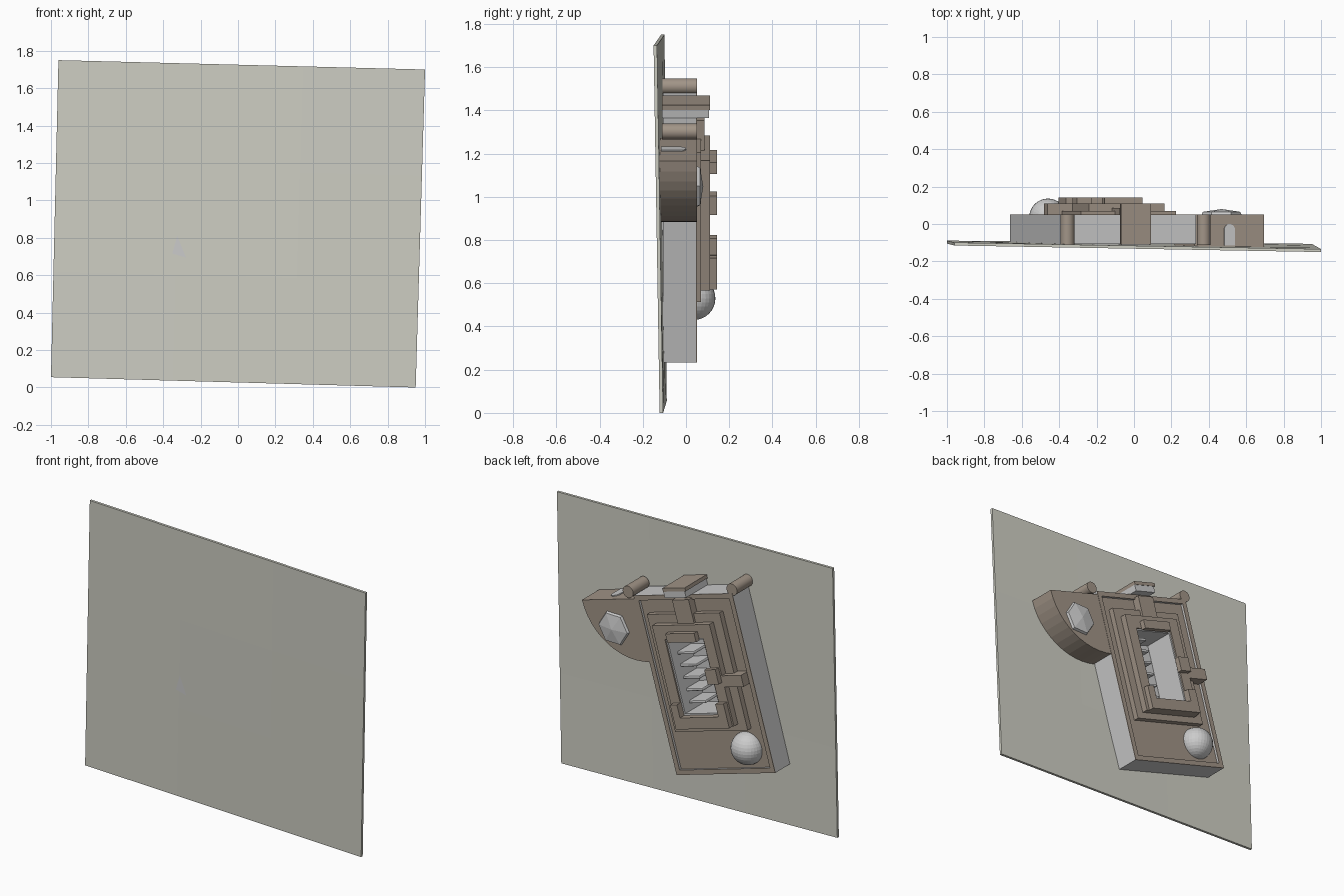
import bpy, bmesh, math, random
from mathutils import Matrix, Vector

if "Cube" in bpy.data.objects:
    bpy.data.objects.remove(bpy.data.objects["Cube"])

random.seed(4)

def material(name, rgb):
    m = bpy.data.materials.new(name)
    m.diffuse_color = (*rgb, 1)
    m.use_nodes = True
    m.node_tree.nodes["Principled BSDF"].inputs["Base Color"].default_value = m.diffuse_color
    return m

BROWN = material("brown", (0.36, 0.30, 0.245))
PLATE = material("plate_grey", (0.62, 0.62, 0.55))
# The housing leans 16 degrees in the plane of the plate
TILT = Matrix.Translation((-0.165, 0, 0.86)) @ Matrix.Rotation(math.radians(16), 4, 'Y')

def finish(name, bm, mat=None, tilt=True):
    if tilt:
        bm.transform(TILT)
    bmesh.ops.recalc_face_normals(bm, faces=bm.faces)
    me = bpy.data.meshes.new(name)
    bm.to_mesh(me)
    bm.free()
    ob = bpy.data.objects.new(name, me)
    bpy.context.collection.objects.link(ob)
    if mat:
        me.materials.append(mat)
    return ob

def prism(name, outline, y0, y1, mat=None):
    bm = bmesh.new()
    f = bm.faces.new([bm.verts.new((p, y0, q)) for p, q in outline])
    ext = bmesh.ops.extrude_face_region(bm, geom=[f])
    for v in ext['geom']:
        if isinstance(v, bmesh.types.BMVert):
            v.co.y = y1
    return finish(name, bm, mat)

def rect(p0, p1, q0, q1):
    return [(p0, q0), (p1, q0), (p1, q1), (p0, q1)]

def block(name, p0, p1, q0, q1, y0, y1, mat=None):
    return prism(name, rect(p0, p1, q0, q1), y0, y1, mat)

def ring(name, outer, inner, y0, y1, mat=None):
    bm = bmesh.new()
    loops = [[bm.verts.new((p, y, q)) for p, q in rect(*r)]
             for r, y in ((outer, y0), (outer, y1), (inner, y1), (inner, y0))]
    for a in range(4):
        A, B = loops[a], loops[(a + 1) % 4]
        for i in range(4):
            j = (i + 1) % 4
            bm.faces.new((A[i], A[j], B[j], B[i]))
    return finish(name, bm, mat)

# Wall plate: slightly warped thin sheet
bm = bmesh.new()
BL, BR = Vector((-1, -0.105, 0.055)), Vector((0.95, -0.122, 0))
TL, TR = Vector((-0.96, -0.115, 1.75)), Vector((1, -0.15, 1.70))
n = 3
grid = []
for j in range(n + 1):
    row = []
    for i in range(n + 1):
        s, t = i / n, j / n
        co = BL.lerp(BR, s).lerp(TL.lerp(TR, s), t)
        if 0 < i < n and 0 < j < n:
            co.y += random.uniform(-0.004, 0.003)
        row.append(bm.verts.new(co))
    grid.append(row)
front = [bm.faces.new((grid[j][i], grid[j][i + 1], grid[j + 1][i + 1], grid[j + 1][i]))
         for j in range(n) for i in range(n)]
ext = bmesh.ops.extrude_face_region(bm, geom=front)
for v in ext['geom']:
    if isinstance(v, bmesh.types.BMVert):
        v.co.y += 0.016
finish("wall_plate", bm, PLATE, tilt=False)

# Housing: grey outer walls, brown rim, recessed panel with an opening
OUT, INN = (-0.36, 0.36, -0.55, 0.55), (-0.33, 0.33, -0.52, 0.52)
HOLE = (-0.12, 0.16, -0.17, 0.30)
ring("housing_wall", OUT, INN, -0.107, 0.047)
ring("housing_rim", OUT, INN, 0.047, 0.052, BROWN)
ring("housing_panel", INN, HOLE, -0.105, 0.035, BROWN)
ring("opening_liner", (-0.125, 0.165, -0.175, 0.305), (-0.11, 0.15, -0.16, 0.29), -0.1, 0.10)
block("opening_floor", -0.14, 0.17, -0.19, 0.31, -0.12, -0.098)

# Stepped frame round the opening
ring("frame_step_low", (-0.25, 0.28, -0.28, 0.44), HOLE, 0.035, 0.07, BROWN)
ring("frame_step_high", (-0.19, 0.23, -0.24, 0.385), HOLE, 0.07, 0.11, BROWN)

# Broken top frame
for i, (p0, p1, q0, q1) in enumerate([(-0.18, 0.21, -0.24, -0.17), (-0.18, -0.12, -0.17, -0.09),
                                      (0.16, 0.21, -0.17, -0.09), (-0.18, -0.10, 0.03, 0.12),
                                      (-0.09, 0.12, 0.29, 0.345)]):
    block(f"frame_segment_{i + 1}", p0, p1, q0, q1, 0.11, 0.143, BROWN)

# Latch tabs
block("top_tab", -0.06, 0.06, 0.385, 0.53, 0.035, 0.085, BROWN)
block("side_tab", -0.33, -0.19, 0.0, 0.07, 0.035, 0.11, BROWN)

# Comb of ribs with rounded tips inside the opening
for k in range(6):
    q = -0.12 + k * 0.075
    r = block(f"rib_{k + 1}", 0.03, 0.155, q, q + 0.018, -0.1, 0.04)
    b = r.modifiers.new("round", 'BEVEL')
    b.width = 0.006
    b.segments = 2

# Side wing: quarter disc on the long side
arc = [(0.355 + 0.388 * math.cos(a), 0.53 + 0.388 * math.sin(a))
       for a in [-math.pi / 2 * i / 12 for i in range(13)]]
prism("side_wing", [(0.355, 0.53)] + arc, -0.122, 0.05, BROWN)

# Small arched inset on the top of the wing
bm = bmesh.new()
pts = [(0.52, -0.115), (0.58, -0.115)] + [
    (0.55 + 0.03 * math.cos(a), -0.03 + 0.03 * math.sin(a)) for a in [math.pi * i / 10 for i in range(11)]]
f = bm.faces.new([bm.verts.new((p, y, 0.525)) for p, y in pts])
ext = bmesh.ops.extrude_face_region(bm, geom=[f])
for v in ext['geom']:
    if isinstance(v, bmesh.types.BMVert):
        v.co.z = 0.536
finish("wing_arch", bm)

# Faceted six-sided gem on the wing
bm = bmesh.new()
levels = [[bm.verts.new((0.557 + r * math.cos(math.pi / 3 * i + 0.3), y, 0.355 + r * math.sin(math.pi / 3 * i + 0.3)))
           for i in range(6)] for r, y in ((0.108, 0.048), (0.10, 0.065))]
tip = bm.verts.new((0.557, 0.08, 0.355))
bm.faces.new(levels[0])
for i in range(6):
    j = (i + 1) % 6
    bm.faces.new((levels[0][i], levels[0][j], levels[1][j], levels[1][i]))
    bm.faces.new((levels[1][i], levels[1][j], tip))
finish("wing_gem", bm)

# Corner rollers along the top edge
for side, p in (("left", -0.363), ("right", 0.395)):
    circle = [(p + 0.037 * math.cos(a), 0.573 + 0.037 * math.sin(a))
              for a in [math.tau * i / 24 for i in range(24)]]
    ob = prism(f"roller_{side}", circle, -0.112, 0.05, BROWN)
    bpy.context.view_layer.objects.active = ob
    ob.select_set(True)
    bpy.ops.object.shade_smooth_by_angle(angle=math.radians(35))
    ob.select_set(False)

# Clip on top of the housing
block("top_clip_body", -0.065, 0.09, 0.55, 0.59, -0.11, 0.107)
block("top_clip_cap", -0.075, 0.09, 0.59, 0.612, -0.11, 0.11, BROWN)

# Ball button
bm = bmesh.new()
bmesh.ops.create_uvsphere(bm, u_segments=32, v_segments=16, radius=0.1)
bm.transform(Matrix.Translation((-0.46, 0.036, 0.53)))
finish("ball_button", bm, tilt=False)
